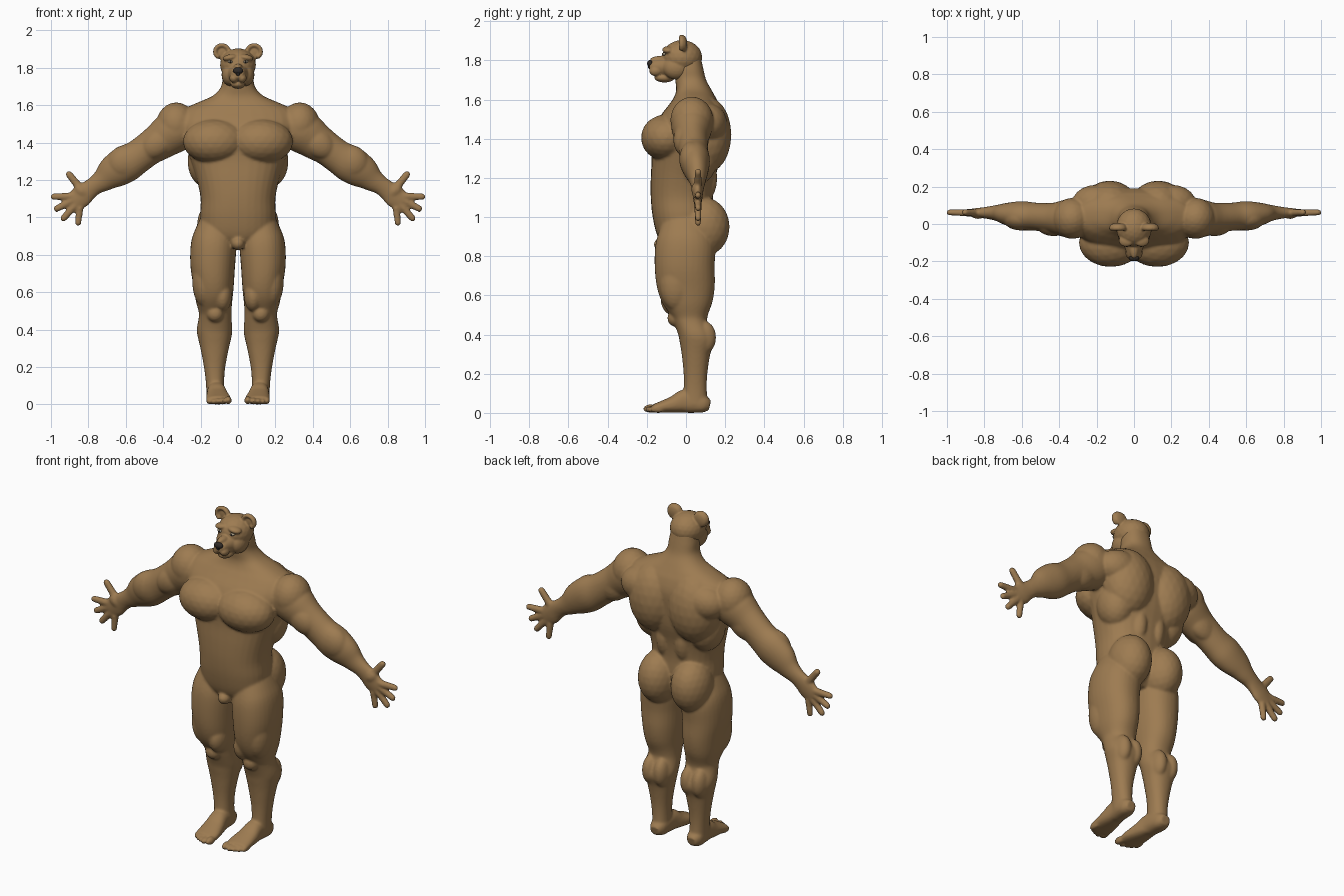
import bpy, bmesh, math
from mathutils import Vector, Matrix

X, Y = Vector((1, 0, 0)), Vector((0, 1, 0))


def material(name, rgb):
    m = bpy.data.materials.new(name)
    m.diffuse_color = (*rgb, 1)
    return m


FUR = material("brown_fur", (0.34, 0.20, 0.083))
DARK = material("dark_nose", (0.03, 0.024, 0.02))
PALE = material("pale_eye", (0.42, 0.36, 0.25))


def ball(bm, c, r, tilt=0):
    """Ellipsoid, optionally tilted about Y (degrees)."""
    mat = Matrix.Translation(c) @ Matrix.Rotation(math.radians(tilt), 4, 'Y') @ Matrix.Diagonal((*r, 1))
    bmesh.ops.create_icosphere(bm, subdivisions=3, radius=1, matrix=mat)


def limb(bm, rows, side=Y, power=2.0, n=32, steps=4):
    """Closed loft through rows of (x, y, z, radius across, radius along side)."""
    k = [Vector(r) for r in rows]
    k = [k[0]] + k + [k[-1]]
    pts = []
    for i in range(1, len(k) - 2):
        a, b, c, d = k[i - 1:i + 3]
        for j in range(steps):
            t = j / steps
            pts.append(0.5 * (2 * b + (c - a) * t + (2 * a - 5 * b + 4 * c - d) * t * t
                              + (3 * b - a - 3 * c + d) * t ** 3))
    pts.append(k[-1])
    rings = []
    for i, p in enumerate(pts):
        tan = (pts[min(i + 1, len(pts) - 1)] - pts[max(i - 1, 0)]).to_3d()
        across = tan.cross(side).normalized()
        ring = []
        for q in range(n):
            w = 2 * math.pi * q / n
            c, s = math.cos(w), math.sin(w)
            c = math.copysign(abs(c) ** (2 / power), c)
            s = math.copysign(abs(s) ** (2 / power), s)
            ring.append(bm.verts.new(p.to_3d() + across * c * p[3] + side * s * p[4]))
        rings.append(ring)
    for a, b in zip(rings, rings[1:]):
        for q in range(n):
            bm.faces.new((a[q], a[(q + 1) % n], b[(q + 1) % n], b[q]))
    bm.faces.new(rings[0])
    bm.faces.new(rings[-1])


def column(bm, rows, power=2.0):
    """Upright loft through rows of (z, centre x, half width, front y, back y)."""
    limb(bm, [(cx, (f + b) / 2, z, w, (b - f) / 2) for z, cx, w, f, b in rows], power=power)


def mirror(bm):
    d = bmesh.ops.duplicate(bm, geom=bm.verts[:] + bm.edges[:] + bm.faces[:])
    for v in d['geom']:
        if isinstance(v, bmesh.types.BMVert):
            v.co.x = -v.co.x


def finish(bm, name, mat, voxel=0, smooth=0):
    bmesh.ops.recalc_face_normals(bm, faces=bm.faces[:])
    me = bpy.data.meshes.new(name)
    bm.to_mesh(me)
    bm.free()
    ob = bpy.data.objects.new(name, me)
    bpy.context.collection.objects.link(ob)
    bpy.context.view_layer.objects.active = ob
    if voxel:  # fuse the overlapping muscle volumes into one skin
        m = ob.modifiers.new("fuse", 'REMESH')
        m.mode, m.voxel_size = 'VOXEL', voxel
        bpy.ops.object.modifier_apply(modifier=m.name)
        m = ob.modifiers.new("soften", 'SMOOTH')
        m.factor, m.iterations = 0.5, smooth
        bpy.ops.object.modifier_apply(modifier=m.name)
    ob.data.materials.clear()
    ob.data.materials.append(mat)
    ob.data.shade_smooth()
    return ob


# ---------------- body: one side first ----------------
bm = bmesh.new()
# leg
column(bm, [(1.0, .11, .085, -.11, .10), (.92, .12, .11, -.14, .13), (.85, .13, .122, -.157, .15),
            (.75, .135, .12, -.16, .146), (.65, .131, .11, -.15, .147), (.57, .128, .1, -.125, .136),
            (.5, .122, .088, -.08, .112), (.46, .122, .088, -.062, .11), (.4, .125, .095, -.04, .138),
            (.36, .125, .09, -.032, .145), (.3, .125, .076, -.022, .124), (.2, .125, .057, -.012, .109),
            (.12, .123, .049, -.012, .106), (.04, .12, .048, -.02, .112)], 2.2)
ball(bm, (.122, -.055, .485), (.045, .04, .045))            # knee
ball(bm, (.082, -.06, .58), (.05, .07, .085))               # inner thigh
ball(bm, (.18, -.05, .66), (.065, .085, .14))               # outer thigh
for x in (.088, .162):                                      # calf
    ball(bm, (x, .092, .385), (.044, .062, .085))
ball(bm, (.107, .09, .95), (.113, .133, .152))              # buttock
# foot and toes
limb(bm, [(.12, .122, .038, .026, .028), (.12, .085, .046, .046, .047), (.115, 0, .06, .06, .05),
          (.11, -.06, .044, .044, .059), (.104, -.12, .031, .031, .066), (.103, -.165, .022, .022, .066)],
     side=X, power=2.4)
for x, tip, r in ((.052, -.217, .022), (.084, -.217, .018), (.109, -.208, .017),
                  (.133, -.195, .016), (.155, -.18, .016)):
    ball(bm, (x, tip + .035, r), (r * .85, .037, r))
# arm
limb(bm, [(.25, .03, 1.5, .09, .1), (.34, .03, 1.46, .115, .105), (.42, .03, 1.405, .1, .085),
          (.48, .035, 1.365, .09, .077), (.535, .04, 1.325, .09, .075), (.6, .045, 1.285, .099, .077),
          (.67, .052, 1.24, .088, .062), (.72, .058, 1.2, .064, .046), (.765, .06, 1.17, .05, .036),
          (.805, .06, 1.14, .053, .029), (.84, .06, 1.11, .06, .025), (.878, .06, 1.083, .052, .02)])
ball(bm, (.33, .03, 1.495), (.107, .11, .12))               # shoulder
ball(bm, (.43, -.005, 1.395), (.1, .06, .075), 37)          # biceps
ball(bm, (.42, .06, 1.385), (.11, .055, .08), 37)           # triceps
ball(bm, (.605, .03, 1.295), (.1, .065, .09), 33)           # forearm
ball(bm, (.835, .052, 1.14), (.045, .025, .032), -40)       # thumb pad
# fingers and thumb: base x, base z, tip x, tip z, radius
for bx, bz, tx, tz, r in ((.885, 1.112, 1.003, 1.11, .018), (.885, 1.09, .985, 1.038, .018),
                          (.87, 1.065, .945, .982, .018), (.845, 1.055, .857, .953, .017),
                          (.83, 1.14, .915, 1.244, .019)):
    a, b = Vector((bx, .06, bz)), Vector((tx, .062, tz))
    b -= (b - a).normalized() * r
    limb(bm, [(*a, r * 1.2, r * 1.15), (*a.lerp(b, .5), r * 1.1, r), (*b, r, r * .9)], n=16)
    ball(bm, b, (r, r * .9, r))
# chest, back and flank muscles
ball(bm, (.125, -.1, 1.405), (.17, .13, .12))
ball(bm, (.13, .1, 1.42), (.15, .132, .2))
ball(bm, (.2, .115, 1.48), (.13, .095, .1))
ball(bm, (.17, .05, 1.3), (.1, .11, .14))
ball(bm, (.06, .07, 1.2), (.06, .09, .14))
ball(bm, (.085, .05, 1.6), (.11, .085, .06), 20)
mirror(bm)
# trunk and neck
column(bm, [(.84, 0, .09, -.1, .08), (.9, 0, .185, -.145, .13), (1.0, 0, .202, -.17, .14),
            (1.1, 0, .2, -.18, .138), (1.2, 0, .22, -.18, .15), (1.3, 0, .252, -.175, .175),
            (1.4, 0, .285, -.175, .185), (1.5, 0, .32, -.14, .19), (1.57, 0, .3, -.09, .172),
            (1.61, 0, .225, -.062, .152), (1.65, 0, .135, -.05, .13), (1.7, 0, .09, -.055, .103),
            (1.76, 0, .082, -.06, .088), (1.82, 0, .07, -.05, .075)], 2.3)
ball(bm, (0, -.12, .86), (.036, .045, .036))                # groin
finish(bm, "body", FUR, 0.007, 7)

# ---------------- head ----------------
bm = bmesh.new()
ball(bm, (.042, -.05, 1.762), (.046, .068, .06))            # cheek
ball(bm, (.042, -.09, 1.854), (.04, .032, .018), 10)        # brow
ball(bm, (.022, -.155, 1.745), (.024, .032, .026))          # upper lip
ball(bm, (.085, -.01, 1.884), (.043, .016, .042))           # ear shell
for i in range(15):                                         # ear rim
    w = math.radians(-50 + 16 * i)
    ball(bm, (.086 + .036 * math.cos(w), -.022, 1.886 + .034 * math.sin(w)), (.012, .014, .012))
mirror(bm)
ball(bm, (0, -.02, 1.815), (.096, .103, .089))              # skull
limb(bm, [(0, -.06, 1.77, .065, .075), (0, -.1, 1.768, .058, .06), (0, -.14, 1.768, .043, .045),
          (0, -.17, 1.767, .032, .036), (0, -.186, 1.767, .02, .025)], side=X)   # muzzle
ball(bm, (0, -.13, 1.803), (.024, .055, .02))               # nose bridge
ball(bm, (0, -.11, 1.711), (.04, .052, .024))               # lower jaw
finish(bm, "head", FUR, 0.005, 4)

# nose
bm = bmesh.new()
ball(bm, (0, -.183, 1.784), (.028, .016, .018))
ball(bm, (0, -.184, 1.77), (.012, .011, .014))
finish(bm, "nose", DARK)

# eyes with pupils
for s, tag in ((1, "left"), (-1, "right")):
    bm = bmesh.new()
    ball(bm, (s * .041, -.11, 1.832), (.014, .011, .008), s * -12)
    finish(bm, "eye_" + tag, PALE)
    bm = bmesh.new()
    ball(bm, (s * .04, -.118, 1.832), (.006, .005, .006))
    finish(bm, "pupil_" + tag, DARK)
